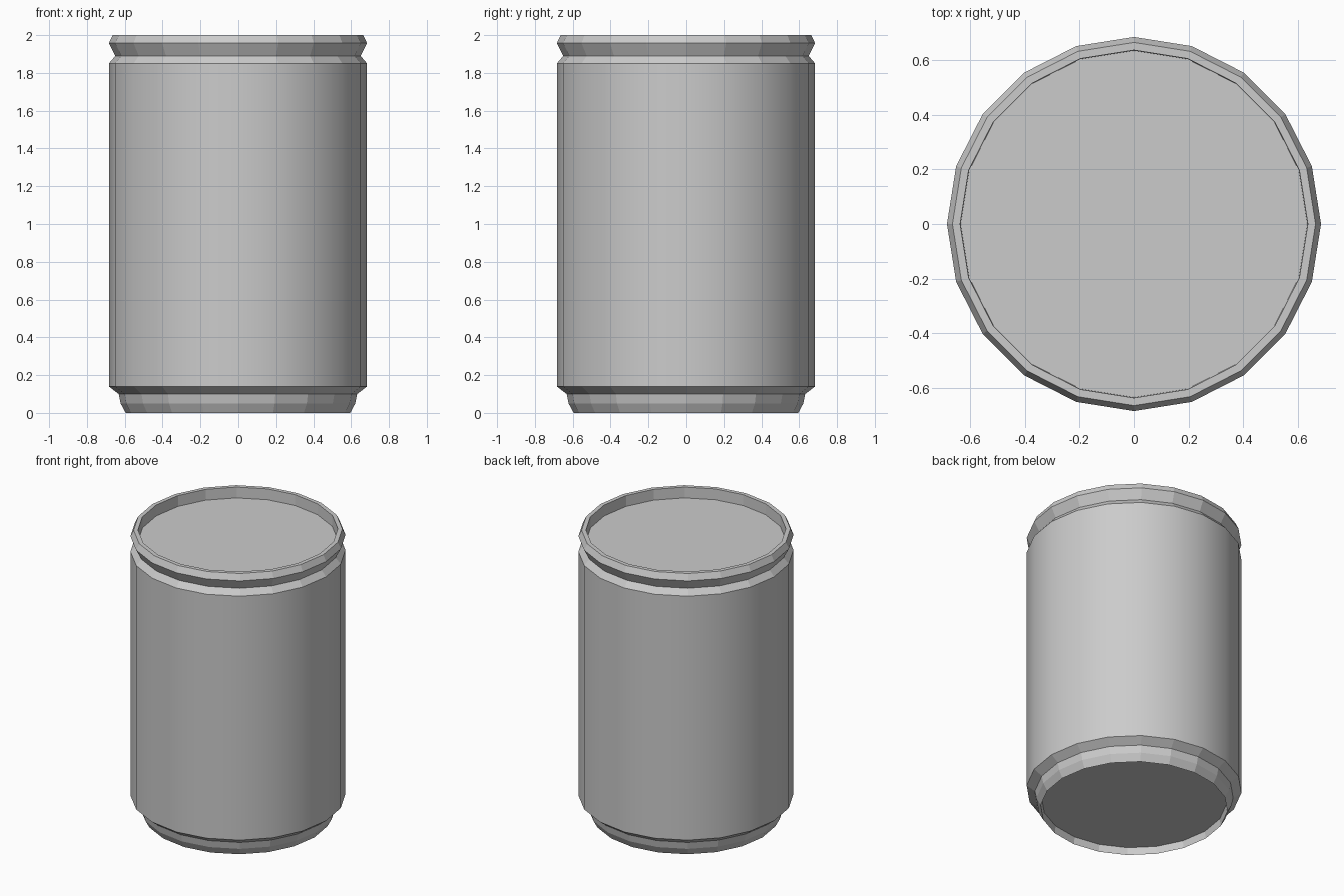
import bpy
import bmesh
from math import cos, sin, tau

if "Cube" in bpy.data.objects:
    bpy.data.objects.remove(bpy.data.objects["Cube"])

SIDES = 20


def lathe(name, profile, cap_start=0, cap_end=0, smooth=False):
    """Spin (radius, z) points round z; profile runs with the outside on its right.
    cap_start / cap_end close an end with a disc."""
    bm = bmesh.new()
    rings = [[bm.verts.new((r * cos(tau * i / SIDES), r * sin(tau * i / SIDES), z))
              for i in range(SIDES)] for r, z in profile]
    for a, b in zip(rings, rings[1:]):
        for i in range(SIDES):
            j = (i + 1) % SIDES
            bm.faces.new((a[i], a[j], b[j], b[i])).smooth = smooth
    if cap_start:
        bm.faces.new(rings[0][::-1])
    if cap_end:
        bm.faces.new(rings[-1])
    mesh = bpy.data.meshes.new(name)
    bm.to_mesh(mesh)
    bm.free()
    obj = bpy.data.objects.new(name, mesh)
    bpy.context.collection.objects.link(obj)
    return obj


# Tapered foot with a recessed underside
lathe("can_base", [(0.588, 0.05), (0.595, 0), (0.622, 0.05), (0.632, 0.10), (0.684, 0.14)],
      cap_start=True)

# Straight side wall, smooth shaded
lathe("can_wall", [(0.684, 0.14), (0.684, 1.85)], smooth=True)

# Pinched neck, flared rim and sunken lid
lathe("can_neck_and_lid", [(0.684, 1.85), (0.65, 1.89), (0.684, 1.957), (0.664, 2.0),
                           (0.636, 2.0), (0.634, 1.925)], cap_end=True)
